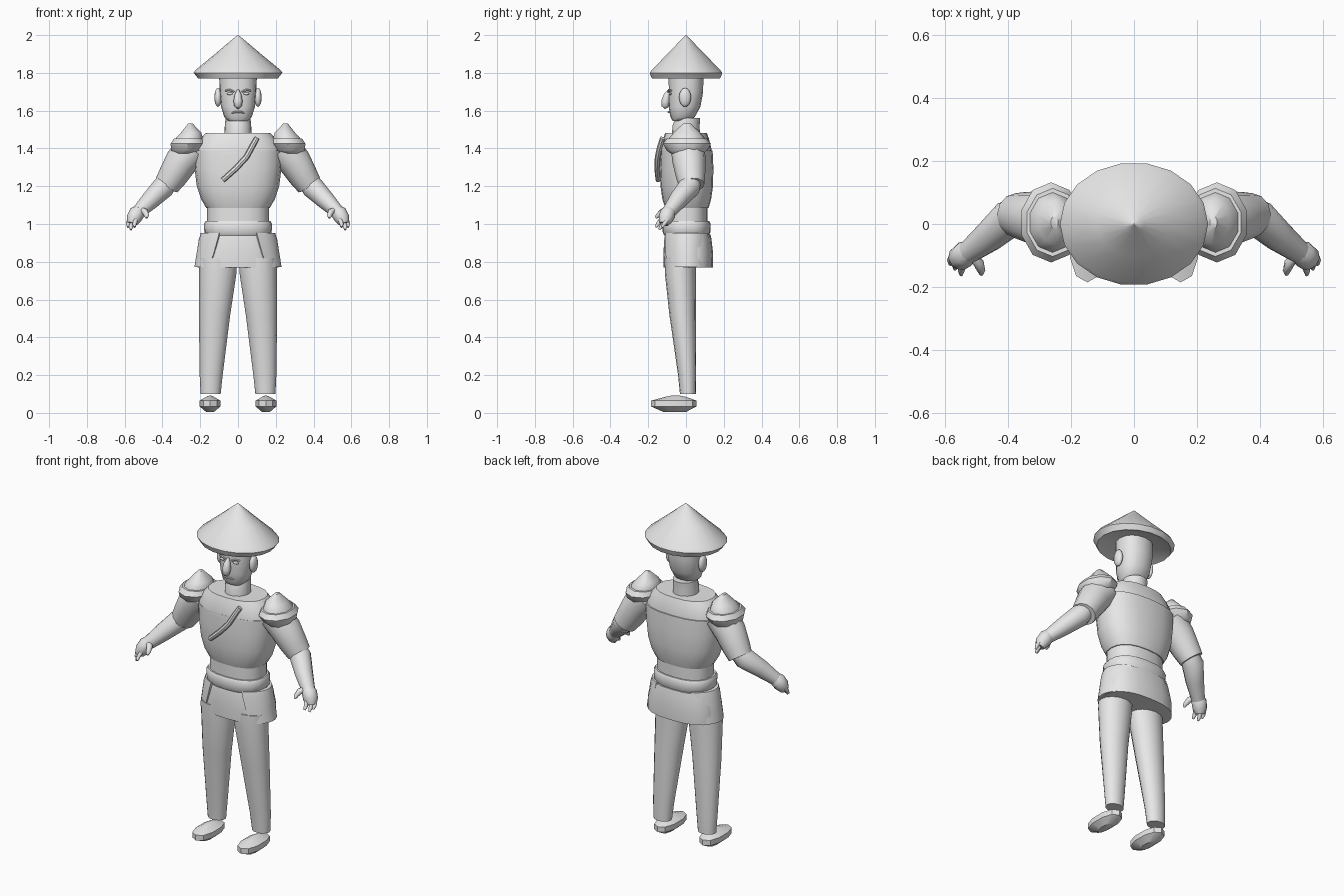
import bpy, bmesh, math
from mathutils import Vector

grey = bpy.data.materials.new("plain grey")
grey.diffuse_color = (0.8, 0.8, 0.8, 1)


def finish(name, bm, angle=35):
    bmesh.ops.recalc_face_normals(bm, faces=bm.faces[:])
    me = bpy.data.meshes.new(name)
    bm.to_mesh(me)
    bm.free()
    ob = bpy.data.objects.new(name, me)
    bpy.context.collection.objects.link(ob)
    me.materials.append(grey)
    bpy.ops.object.select_all(action='DESELECT')
    ob.select_set(True)
    bpy.context.view_layer.objects.active = ob
    bpy.ops.object.shade_smooth_by_angle(angle=math.radians(angle))
    return ob


def skin(name, loops, angle=35):
    """Join matching loops of points into a closed solid."""
    bm = bmesh.new()
    vs = [[bm.verts.new(p) for p in loop] for loop in loops]
    n = len(vs[0])
    for a, b in zip(vs, vs[1:]):
        for i in range(n):
            j = (i + 1) % n
            bm.faces.new((a[i], a[j], b[j], b[i]))
    bm.faces.new(vs[0][::-1])
    bm.faces.new(vs[-1])
    return finish(name, bm, angle)


def stack(name, rings, n=16, power=2.0, angle=35, turn=0.0):
    """Horizontal (super)elliptic rings: x, y, z, rx, ry."""
    def bend(v):
        return math.copysign(abs(v) ** (2 / power), v)
    steps = [math.tau * (i + turn) / n for i in range(n)]
    return skin(name, [[(x + rx * bend(math.cos(t)), y + ry * bend(math.sin(t)), z)
                        for t in steps] for x, y, z, rx, ry in rings], angle)


def tube(name, stops, n=12, angle=35):
    """Round limb through points: x, y, z, radius."""
    pts = [Vector(s[:3]) for s in stops]
    loops = []
    for i, p in enumerate(pts):
        d = (pts[min(i + 1, len(pts) - 1)] - pts[max(i - 1, 0)]).normalized()
        u = d.cross(Vector((0, 1, 0.01))).normalized()
        v = d.cross(u)
        r = stops[i][3]
        loops.append([p + r * (u * math.cos(math.tau * k / n) + v * math.sin(math.tau * k / n))
                      for k in range(n)])
    return skin(name, loops, angle)


def ball(name, c, size, seg=12, rings=8):
    bm = bmesh.new()
    bmesh.ops.create_uvsphere(bm, u_segments=seg, v_segments=rings, radius=1)
    for v in bm.verts:
        v.co = Vector(a * b + o for a, b, o in zip(v.co, size, c))
    return finish(name, bm, 60)


# Hat with a turned-in rim
stack("hat", [(0, 0, 1.80, .03, .03), (0, 0, 1.785, .17, .14), (0, 0, 1.77, .212, .183),
              (0, 0, 1.785, .222, .19), (0, 0, 1.80, .235, .195), (0, 0, 1.815, .225, .185),
              (0, 0, 1.90, .122, .10), (0, 0, 1.975, .033, .027), (0, 0, 2.0, .002, .002)],
      n=18, angle=40)

# Head and neck
stack("head", [(0, -.03, 1.545, .05, .04), (0, -.018, 1.565, .072, .064),
               (0, -.008, 1.62, .09, .084), (0, 0, 1.70, .098, .091), (0, 0, 1.80, .10, .092)],
      power=2.3, angle=50)
stack("neck", [(0, 0, 1.45, .072, .075), (0, 0, 1.52, .07, .072), (0, .01, 1.56, .066, .065)])
tube("nose", [(0, -.09, 1.71, .006), (0, -.10, 1.685, .018), (0, -.108, 1.65, .024),
              (0, -.11, 1.625, .02), (0, -.105, 1.612, .008)], 10, 60)
tube("mouth", [(-.034, -.082, 1.588, .003), (-.015, -.092, 1.593, .006),
               (.015, -.092, 1.593, .006), (.034, -.082, 1.588, .003)], 6)

# Torso, collar, waist and belt
stack("torso", [(0, .005, 1.085, .168, .115), (0, .004, 1.13, .195, .129),
                (0, .004, 1.20, .218, .139), (0, .003, 1.30, .231, .142),
                (0, .003, 1.388, .236, .138)], n=20, power=2.4)
stack("collar", [(0, 0, 1.37, .232, .136), (0, 0, 1.40, .226, .134),
                 (0, 0, 1.45, .20, .122), (0, 0, 1.482, .172, .11)], n=20, power=2.4)
stack("waist", [(0, .003, .99, .163, .112), (0, .003, 1.09, .163, .112)], n=20, power=2.4)
stack("belt", [(0, .003, .94, .168, .118), (0, .003, .955, .178, .126),
               (0, .003, 1.0, .181, .128), (0, .003, 1.015, .172, .12)], n=20, power=2.4)

# Skirt
stack("skirt", [(0, .012, .77, .215, .13), (0, .012, .84, .212, .132),
                (0, .01, .92, .195, .125), (0, .01, .945, .188, .12)], n=20, power=2.5)

# Diagonal cord on the chest
tube("chest_cord", [(-.08, -.147, 1.232, .014), (-.01, -.153, 1.295, .015),
                    (.045, -.15, 1.355, .015), (.075, -.138, 1.41, .015),
                    (.10, -.124, 1.455, .014)], 8)

for s, side in ((1, "left"), (-1, "right")):
    # Face details
    ball("ear_" + side, (s * .106, -.005, 1.67), (.019, .032, .05))
    tube("eyebrow_" + side, [(s * .02, -.093, 1.70, .005), (s * .045, -.09, 1.71, .006),
                             (s * .068, -.078, 1.706, .004)], 6)
    ball("eye_" + side, (s * .043, -.083, 1.69), (.019, .008, .007), 10, 6)

    # Wrapped skirt panels with a slanted front edge
    loops = []
    for z, inner, grow in ((.772, .155, .018), (.84, .13, .015), (.92, .108, .011), (.952, .10, .006)):
        rx, ry = .188 + grow * 1.6 + (.95 - z) * .08, .129 + grow * .8
        a0 = -math.acos(inner / rx)
        arc = [a0 + (math.radians(55) - a0) * k / 9 for k in range(10)]
        loops.append([(s * (rx - w) * math.cos(t), .006 + (ry - w) * math.sin(t), z)
                      for w, ts in ((0, arc), (.02, arc[::-1])) for t in ts])
    skin("skirt_panel_" + side, loops)

    # Leg and shoe
    stack("leg_" + side, [(s * .145, .01, .10, .053, .042), (s * .142, .006, .20, .061, .048),
                          (s * .124, -.018, .52, .083, .07), (s * .107, -.03, .74, .099, .082),
                          (s * .104, -.03, .82, .10, .083)])
    stack("shoe_" + side, [(s * .148, -.06, .005, .022, .06), (s * .148, -.065, .034, .057, .12),
                           (s * .148, -.065, .065, .057, .12), (s * .148, -.055, .085, .022, .055),
                           (s * .148, -.055, .091, .006, .025)], n=10, power=2.3, turn=.5)

    # Two-tier shoulder pad
    stack("shoulder_pad_" + side, [(s * .275, .005, 1.372, .065, .085), (s * .272, .005, 1.39, .085, .108),
                                   (s * .263, .005, 1.425, .099, .127), (s * .258, .005, 1.452, .085, .108)],
          n=10, turn=.5, angle=40)
    stack("shoulder_cap_" + side, [(s * .26, .005, 1.43, .078, .095), (s * .258, .005, 1.455, .075, .095),
                                   (s * .248, .005, 1.485, .056, .07), (s * .252, .005, 1.532, .012, .02)],
          n=10, turn=.5, angle=45)

    # Arm and cuffed sleeve
    tube("upper_arm_" + side, [(s * .235, .01, 1.40, .09), (s * .30, .016, 1.33, .088),
                               (s * .345, .024, 1.255, .078), (s * .378, .03, 1.205, .068)])
    tube("forearm_" + side, [(s * .36, .03, 1.235, .05), (s * .395, .018, 1.195, .06),
                             (s * .46, -.04, 1.13, .05), (s * .525, -.09, 1.065, .037)])

    # Hand, fingers and thumb
    tube("hand_" + side, [(s * .512, -.085, 1.08, .03), (s * .535, -.095, 1.058, .042),
                          (s * .552, -.108, 1.028, .04), (s * .562, -.118, 1.0, .025)], 10, 60)
    for k, (x, y, z) in enumerate(((.582, -.125, .985), (.567, -.14, .972), (.548, -.158, .985))):
        tube(f"finger_{side}_{k}", [(s * (x - .008), y + .03, z + .045, .012),
                                    (s * x, y + .01, z + .015, .011), (s * x, y - .003, z - .002, .006)], 8, 60)
    tube("thumb_" + side, [(s * .512, -.10, 1.075, .016), (s * .492, -.125, 1.065, .017),
                           (s * .484, -.148, 1.045, .013), (s * .484, -.16, 1.032, .006)], 8, 60)
